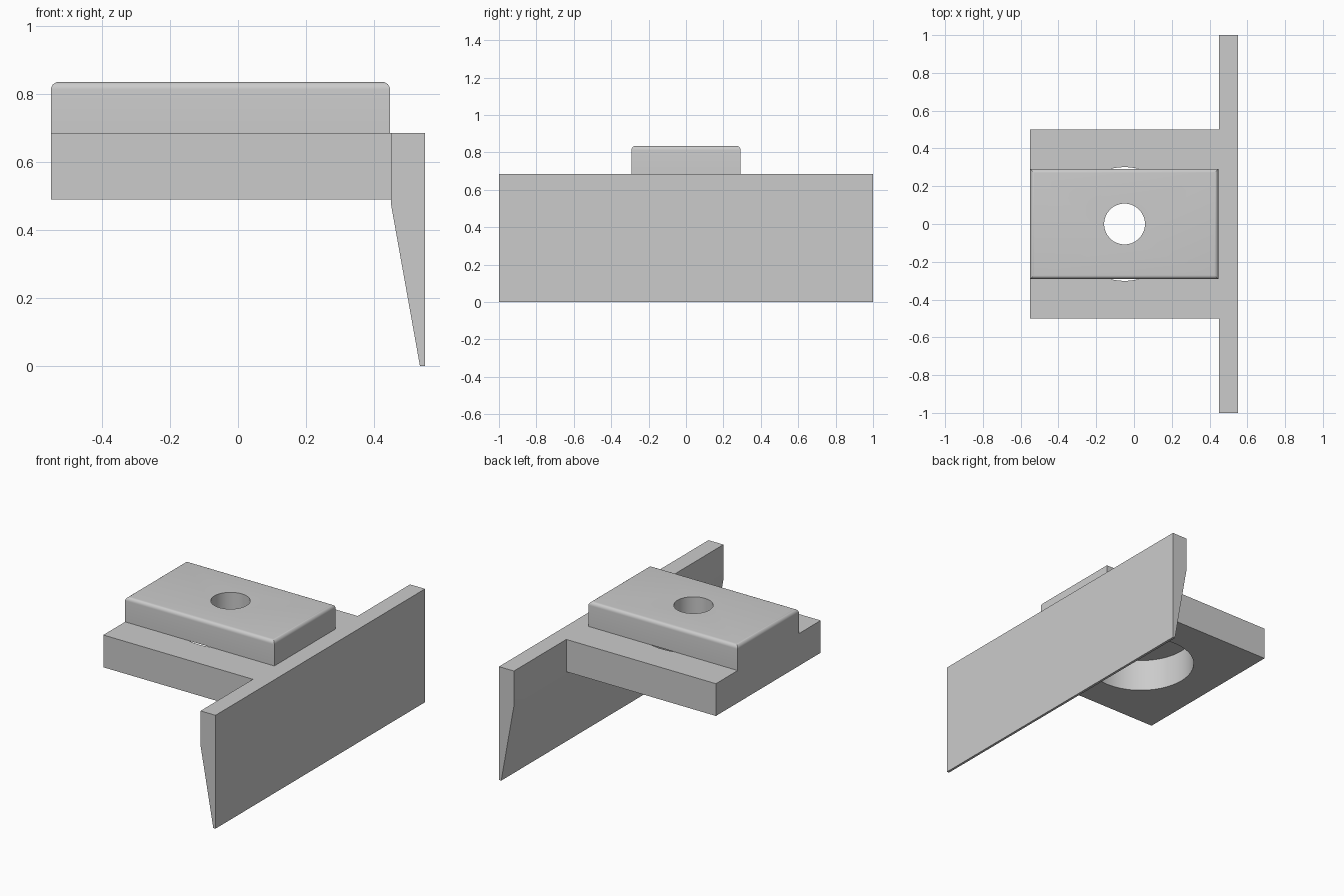
import bpy, bmesh, math
from mathutils import Matrix

cube = bpy.data.objects.get("Cube")
if cube:
    bpy.data.objects.remove(cube, do_unlink=True)

grey = bpy.data.materials.new("plain grey")
grey.use_nodes = True
grey.diffuse_color = (0.6, 0.6, 0.6, 1)
grey.node_tree.nodes["Principled BSDF"].inputs["Base Color"].default_value = (0.6, 0.6, 0.6, 1)

SLAB_BOTTOM, SLAB_TOP, BLOCK_TOP = 0.49, 0.685, 0.835
HOLE_X = -0.05


def add_object(name, bm):
    bmesh.ops.recalc_face_normals(bm, faces=bm.faces)
    mesh = bpy.data.meshes.new(name)
    bm.to_mesh(mesh)
    bm.free()
    mesh.materials.append(grey)
    obj = bpy.data.objects.new(name, mesh)
    bpy.context.collection.objects.link(obj)
    return obj


def prism(name, profile, half_width, round_top=None):
    """Extrude an x-z profile along y, optionally rounding its top rim."""
    bm = bmesh.new()
    face = bm.faces.new([bm.verts.new((x, -half_width, z)) for x, z in profile])
    ext = bmesh.ops.extrude_face_region(bm, geom=[face])
    moved = [g for g in ext["geom"] if isinstance(g, bmesh.types.BMVert)]
    bmesh.ops.translate(bm, verts=moved, vec=(0, 2 * half_width, 0))
    if round_top:
        top = max(z for x, z in profile)
        rim = [e for e in bm.edges if all(abs(v.co.z - top) < 1e-5 for v in e.verts)]
        bmesh.ops.bevel(bm, geom=rim, offset=round_top, segments=6,
                        profile=0.5, affect='EDGES')
    return add_object(name, bm)


def box(x0, x1, z0, z1):
    return [(x0, z0), (x1, z0), (x1, z1), (x0, z1)]


def cylinder(name, radius, z0, z1):
    bm = bmesh.new()
    bmesh.ops.create_cone(bm, cap_ends=True, segments=96, radius1=radius,
                          radius2=radius, depth=z1 - z0,
                          matrix=Matrix.Translation((HOLE_X, 0, (z0 + z1) / 2)))
    return add_object(name, bm)


def combine(target, other, operation):
    """Apply a boolean and discard the helper."""
    bpy.context.view_layer.objects.active = target
    mod = target.modifiers.new(operation.lower(), 'BOOLEAN')
    mod.operation, mod.solver, mod.object = operation, 'EXACT', other
    bpy.ops.object.modifier_apply(modifier=mod.name)
    bpy.data.objects.remove(other, do_unlink=True)


# Slab with the wide pocket open to its underside
body = prism("bracket_body", box(-0.55, 0.45, SLAB_BOTTOM, SLAB_TOP), 0.5)
combine(body, cylinder("pocket_cutter", 0.301, 0.4, 0.8), 'DIFFERENCE')

# Raised block with a rounded top rim
block = prism("raised_block", box(-0.55, 0.447, SLAB_TOP, BLOCK_TOP), 0.292, 0.022)
combine(body, block, 'UNION')

# Long blade tapering towards its lower edge
blade = prism("tapered_blade", [(0.535, 0), (0.55, 0), (0.55, SLAB_TOP),
                                (0.45, SLAB_TOP), (0.45, 0.475)], 1.0)
combine(body, blade, 'UNION')

# Narrow hole through the block
combine(body, cylinder("hole_cutter", 0.108, 0.6, 1.0), 'DIFFERENCE')

# Smooth curved walls, sharp edges elsewhere
bpy.ops.object.select_all(action='DESELECT')
body.select_set(True)
bpy.context.view_layer.objects.active = body
bpy.ops.object.shade_smooth_by_angle(angle=math.radians(30))
